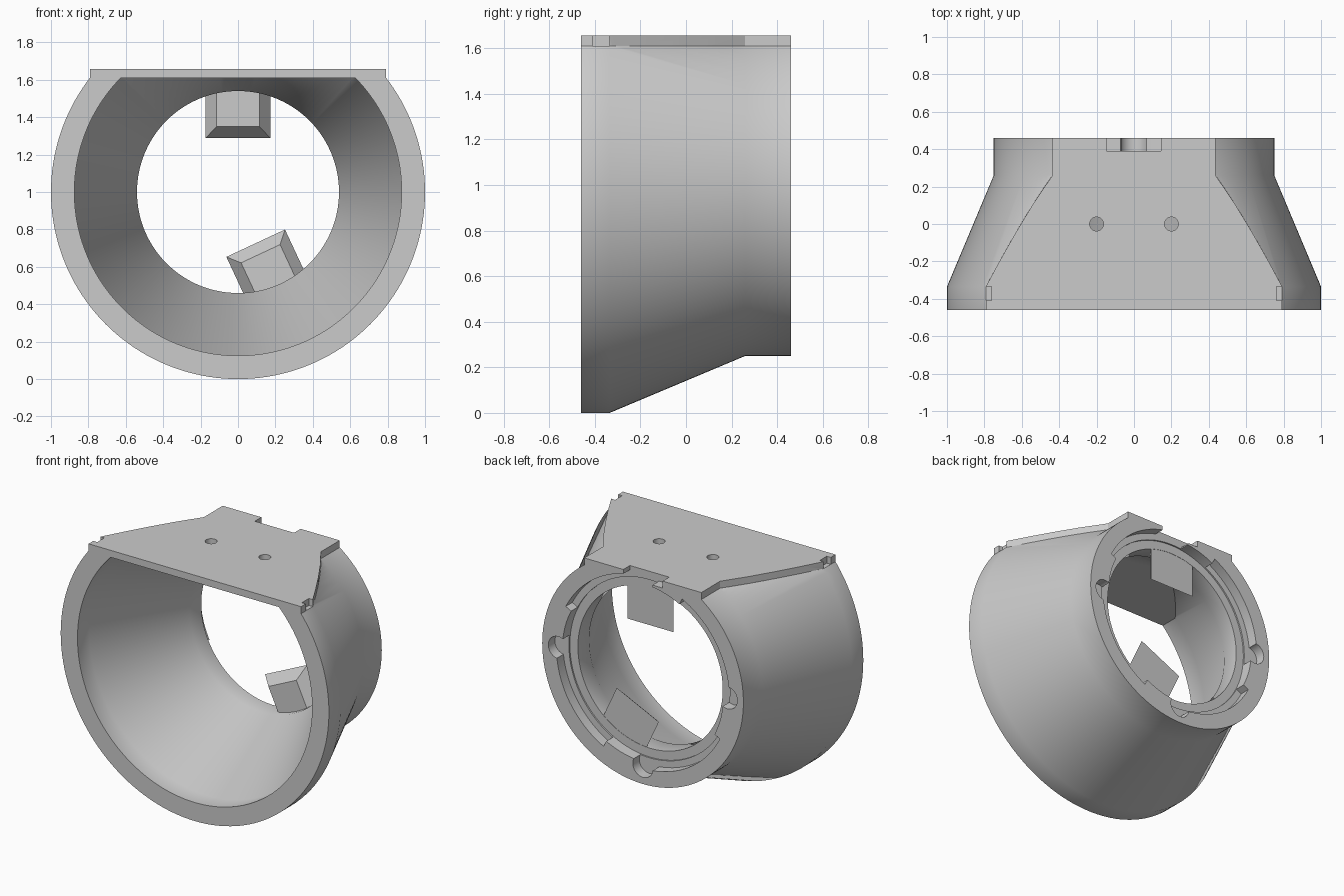
import bpy, bmesh, math
from mathutils import Matrix, Vector

cube = bpy.data.objects.get("Cube")
if cube:
    bpy.data.objects.remove(cube, do_unlink=True)

grey = bpy.data.materials.new("plain grey")
grey.use_nodes = True
GREY = (0.6, 0.6, 0.6, 1)
grey.diffuse_color = GREY
grey.node_tree.nodes["Principled BSDF"].inputs["Base Color"].default_value = GREY

AXIS_Z = 1.0             # height of the tube axis
BACK, FRONT = 0.46, -0.46
CEILING, TOP = 1.61, 1.657


def finish(name, bm):
    bmesh.ops.recalc_face_normals(bm, faces=bm.faces)
    mesh = bpy.data.meshes.new(name)
    bm.to_mesh(mesh)
    bm.free()
    mesh.materials.append(grey)
    obj = bpy.data.objects.new(name, mesh)
    bpy.context.collection.objects.link(obj)
    return obj


def lathe(name, profile, steps=160):
    """Solid of (radius, y) points turned about the tube axis."""
    bm = bmesh.new()
    rings = []
    for radius, y in profile:
        rings.append([bm.verts.new((radius * math.cos(i * math.tau / steps), y,
                                    AXIS_Z + radius * math.sin(i * math.tau / steps)))
                      for i in range(steps)])
    for a, b in zip(rings, rings[1:]):
        for i in range(steps):
            j = (i + 1) % steps
            bm.faces.new((a[i], a[j], b[j], b[i]))
    bm.faces.new(rings[0])
    bm.faces.new(rings[-1])
    return finish(name, bm)


def prism(name, bottom, top):
    """Solid between two matching outlines of 3D points."""
    bm = bmesh.new()
    a = [bm.verts.new(p) for p in bottom]
    b = [bm.verts.new(p) for p in top]
    bm.faces.new(a)
    bm.faces.new(b)
    for i in range(len(a)):
        j = (i + 1) % len(a)
        bm.faces.new((a[i], a[j], b[j], b[i]))
    return finish(name, bm)


def box(name, x0, x1, y0, y1, z0, z1):
    outline = [(x0, y0), (x1, y0), (x1, y1), (x0, y1)]
    return prism(name, [(x, y, z0) for x, y in outline], [(x, y, z1) for x, y in outline])


def combine(target, other, operation):
    mod = target.modifiers.new("combine", "BOOLEAN")
    mod.operation, mod.solver, mod.object = operation, "EXACT", other
    bpy.context.view_layer.objects.active = target
    bpy.ops.object.modifier_apply(modifier=mod.name)
    bpy.data.objects.remove(other, do_unlink=True)


def cut(target, other):
    combine(target, other, "DIFFERENCE")


# Tapered outer shell, flattened on top
housing = lathe("tapered_housing", [(1, FRONT), (1, -0.335), (0.75, 0.26), (0.75, BACK)])
cut(housing, box("flat_cut", -2, 2, -2, 2, CEILING, 3))

# Mounting plate whose sides follow the shell outline at ceiling height
side = []
for y in (FRONT, -0.335, -0.2, -0.05, 0.1, 0.26, BACK):
    t = min(max((y + 0.335) / 0.595, 0), 1)
    radius = 1 - 0.25 * t
    side.append((math.sqrt(radius ** 2 - (CEILING - AXIS_Z) ** 2), y))
outline = side + [(-x, y) for x, y in reversed(side)]
plate = prism("mounting_plate", [(x, y, 1.55) for x, y in outline],
              [(x, y, TOP) for x, y in outline])
combine(housing, plate, "UNION")

# Flared interior with a flat ceiling, narrow lip and rear counterbore
interior = lathe("interior", [(0.875, FRONT - 0.1), (0.875, -0.335), (0.54, 0.26),
                              (0.54, 0.38), (0.6, 0.38), (0.6, BACK + 0.1)])
cut(interior, box("ceiling_cut", -2, 2, -2, 2, CEILING, 3))
cut(housing, interior)

# Four round entry notches, each leading into a curved locking slot
for k in range(4):
    start = k * math.pi / 2
    cx, cz = 0.63 * math.cos(start), AXIS_Z + 0.63 * math.sin(start)
    notch = [(cx + 0.075 * math.cos(i * math.tau / 32), cz + 0.075 * math.sin(i * math.tau / 32))
             for i in range(32)]
    angles = [start - math.radians(63) * i / 20 for i in range(21)]
    slot = [(r * math.cos(a), AXIS_Z + r * math.sin(a))
            for r, arc in ((0.645, angles), (0.56, angles[::-1])) for a in arc]
    for shape in (notch, slot):
        cut(housing, prism("lock_cut", [(x, 0.39, z) for x, z in shape],
                           [(x, BACK + 0.1, z) for x, z in shape]))

# Plate cut-outs: rear notch, front corner notches and screw holes
cut(housing, box("rear_notch", -0.148, 0.145, 0.39, 1, CEILING, 2))
for s in (-1, 1):
    xs = sorted((s * 0.763, s * 0.9))
    cut(housing, box("corner_notch", xs[0], xs[1], -0.41, -0.335, CEILING, 2))
    hole = [(s * 0.2 + 0.037 * math.cos(i * math.tau / 32), 0.037 * math.sin(i * math.tau / 32))
            for i in range(32)]
    cut(housing, prism("screw_hole", [(x, y, 1.5) for x, y in hole],
                       [(x, y, 2) for x, y in hole]))

# Smooth the turned surfaces, keep the edges crisp
bpy.ops.object.select_all(action="DESELECT")
housing.select_set(True)
bpy.context.view_layer.objects.active = housing
bpy.ops.object.shade_smooth_by_angle(angle=math.radians(30))


# Tapered blocks reaching inward from the rear lip
def block(name, angle, shift):
    turn = Matrix.Translation((0, 0, AXIS_Z)) @ Matrix.Rotation(angle, 4, "Y")

    def rim(half, low, y):
        pts = ((-half, low), (half, low), (half, 0.56), (-half, 0.56))
        return [turn @ Vector((x + shift, y, z)) for x, z in pts]

    return prism(name, rim(0.173, 0.288, 0.378), rim(0.115, 0.35, 0.3))


block("upper_block", 0, 0)
block("lower_block", math.radians(155), 0.03)
